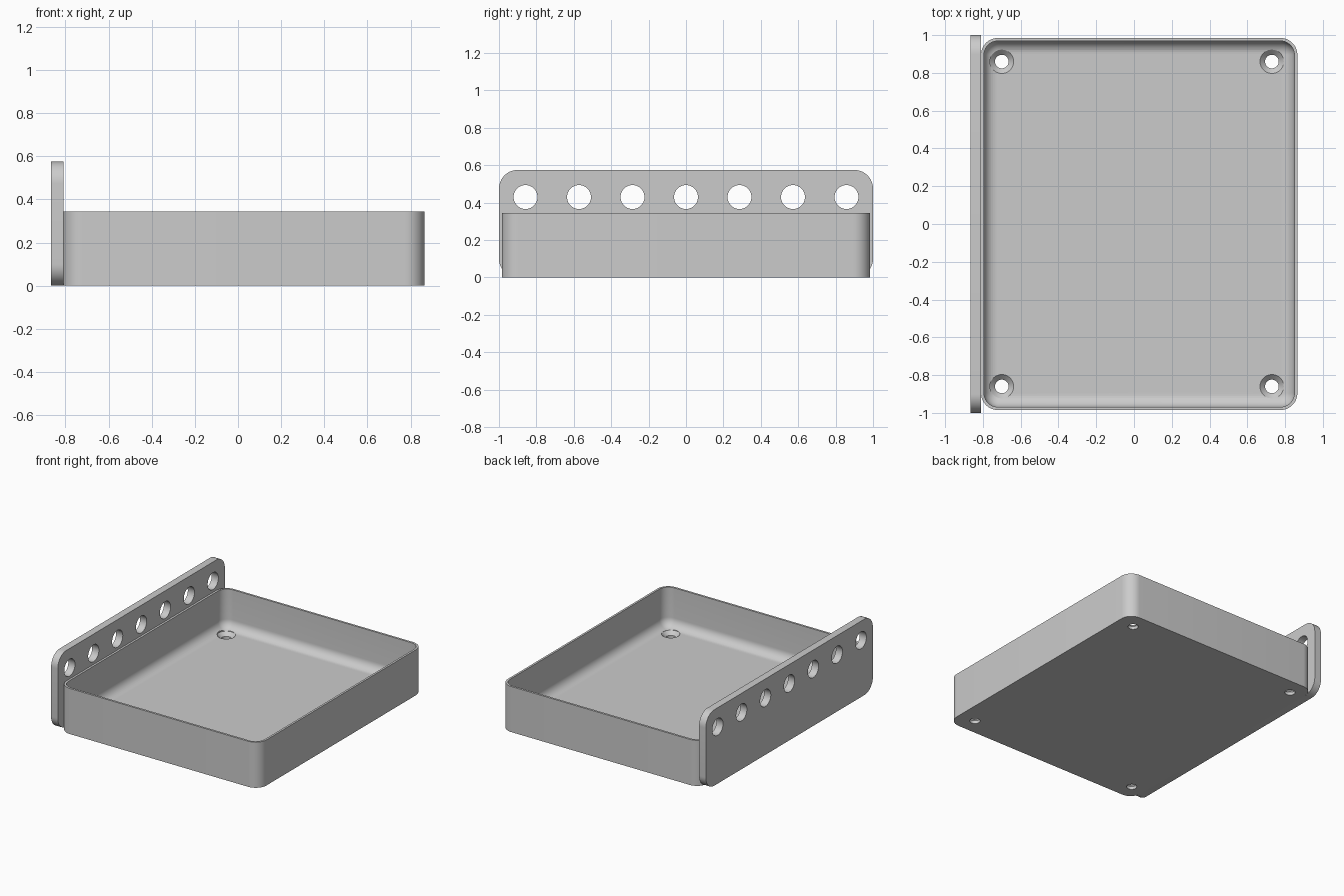
import bpy, bmesh, math
from mathutils import Matrix, Vector

if "Cube" in bpy.data.objects:
    bpy.data.objects.remove(bpy.data.objects["Cube"], do_unlink=True)

grey = bpy.data.materials.new("plain grey")
grey.use_nodes = True
COLOUR = (0.6, 0.6, 0.6, 1)
grey.diffuse_color = COLOUR
grey.node_tree.nodes["Principled BSDF"].inputs["Base Color"].default_value = COLOUR

X0, X1, HALF_Y = -0.81, 0.865, 0.985      # tray outline
RIM, FLOOR, WALL = 0.345, 0.05, 0.016
CORNER, FILLET = 0.09, 0.068


def rounded_rect(half_w, half_h, radius, steps=12):
    """Outline points of a rounded rectangle, counter-clockwise."""
    pts = []
    for k, (sx, sy) in enumerate([(1, 1), (-1, 1), (-1, -1), (1, -1)]):
        for i in range(steps + 1):
            a = math.pi / 2 * (k + i / steps)
            pts.append((sx * (half_w - radius) + radius * math.cos(a),
                        sy * (half_h - radius) + radius * math.sin(a)))
    return pts


def loft(name, rings):
    """Closed solid skinned through a list of matching point rings."""
    bm = bmesh.new()
    loops = [[bm.verts.new(p) for p in ring] for ring in rings]
    n = len(loops[0])
    for a, b in zip(loops, loops[1:]):
        for i in range(n):
            j = (i + 1) % n
            bm.faces.new((a[i], a[j], b[j], b[i]))
    bm.faces.new(loops[0][::-1])
    bm.faces.new(loops[-1])
    bmesh.ops.recalc_face_normals(bm, faces=bm.faces)
    mesh = bpy.data.meshes.new(name)
    bm.to_mesh(mesh)
    bm.free()
    mesh.materials.append(grey)
    obj = bpy.data.objects.new(name, mesh)
    bpy.context.collection.objects.link(obj)
    return obj


def turned(name, profile, matrix, sides=40):
    """Round cutter from (radius, height) pairs."""
    angles = [2 * math.pi * i / sides for i in range(sides)]
    return loft(name, [[matrix @ Vector((r * math.cos(a), r * math.sin(a), h))
                        for a in angles] for r, h in profile])


def cut(obj, cutters):
    """Subtract the cutters, apply, then remove them."""
    for c in cutters:
        c.hide_render = True
        mod = obj.modifiers.new("hole", "BOOLEAN")
        mod.operation, mod.solver, mod.object = "DIFFERENCE", "EXACT", c
    bpy.context.view_layer.update()
    result = bpy.data.meshes.new_from_object(
        obj.evaluated_get(bpy.context.evaluated_depsgraph_get()))
    obj.modifiers.clear()
    obj.data = result
    for c in cutters:
        bpy.data.objects.remove(c, do_unlink=True)


def smooth(obj):
    bpy.ops.object.select_all(action="DESELECT")
    obj.select_set(True)
    bpy.context.view_layer.objects.active = obj
    bpy.ops.object.shade_smooth_by_angle(angle=math.radians(30))


# Tray: outside wall, rim, inside wall, then fillet down to the floor
mid_x, half_x = (X0 + X1) / 2, (X1 - X0) / 2


def tray_ring(inset, z):
    return [(mid_x + x, y, z) for x, y in
            rounded_rect(half_x - inset, HALF_Y - inset, CORNER - inset)]


rings = [tray_ring(0, 0), tray_ring(0, RIM), tray_ring(WALL, RIM)]
for i in range(11):
    a = math.pi / 2 * i / 10
    rings.append(tray_ring(WALL + FILLET * (1 - math.cos(a)),
                           FLOOR + FILLET * (1 - math.sin(a))))
tray = loft("tray", rings)

# Countersunk screw holes in the tray corners
screw = [(0.036, -0.1), (0.036, 0.023), (0.063, FLOOR), (0.063, 0.2)]
cut(tray, [turned("screw_cutter", screw, Matrix.Translation((x, y, 0)))
           for x in (-0.70, 0.73) for y in (-0.86, 0.86)])
smooth(tray)

# Side mounting plate with rounded corners
PLATE_TOP = 0.575
outline = rounded_rect(1.0, PLATE_TOP / 2, 0.1)
plate = loft("mounting_plate", [[(x, y, z + PLATE_TOP / 2) for y, z in outline]
                                for x in (-0.866, X0)])

# Row of round holes along the top of the plate
sideways = Matrix.Rotation(math.pi / 2, 4, "Y")
cut(plate, [turned("plate_cutter", [(0.064, -0.2), (0.064, 0.2)],
                   Matrix.Translation((X0, i * 0.286, 0.43)) @ sideways)
            for i in range(-3, 4)])
smooth(plate)
